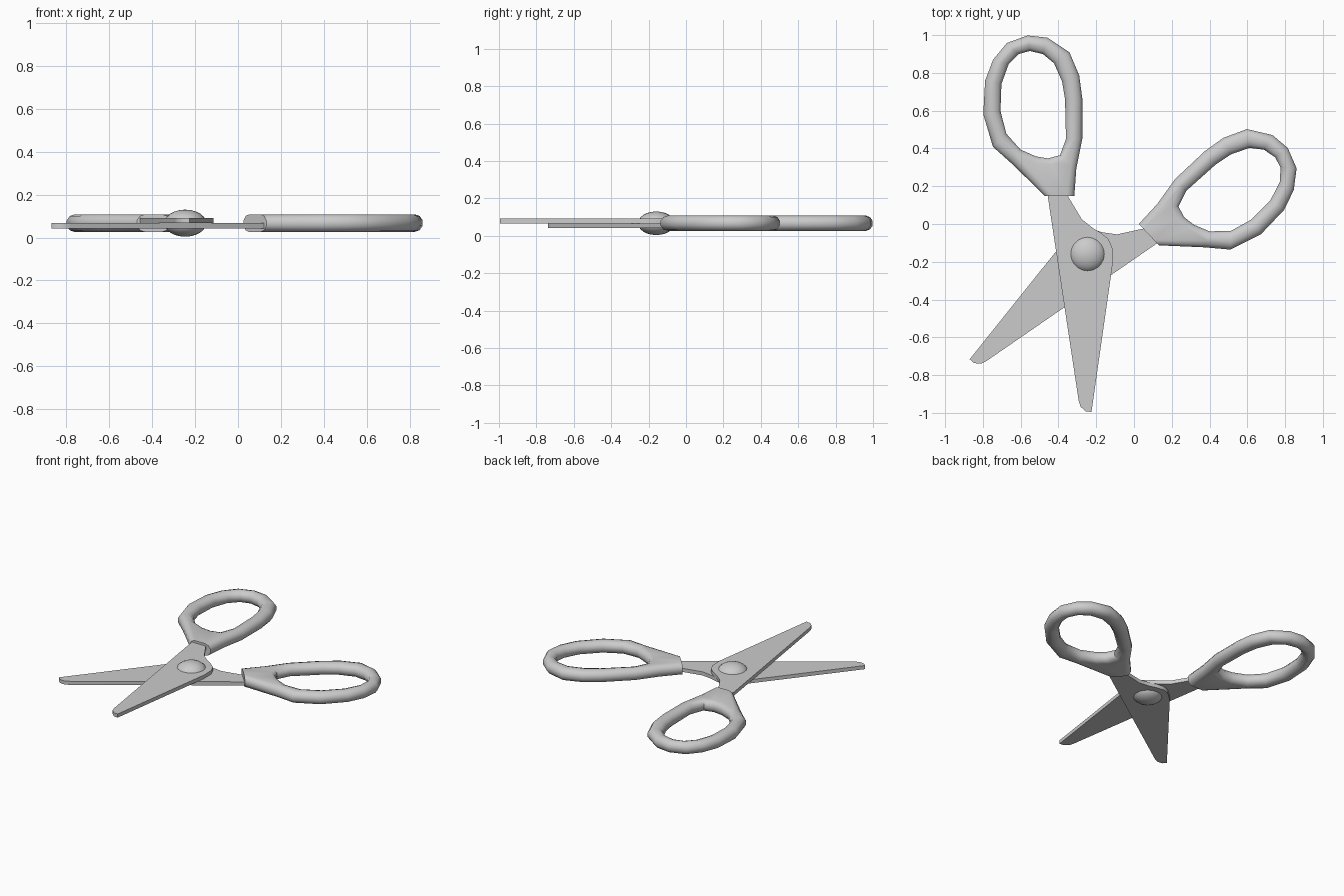
import bpy, bmesh, math
from mathutils import Vector, Matrix

if "Cube" in bpy.data.objects:
    bpy.data.objects.remove(bpy.data.objects["Cube"])

PIVOT = Vector((-0.246, -0.159, 0.067))
MID, HALF_H = PIVOT.z, 0.041


def finish(name, bm):
    bmesh.ops.recalc_face_normals(bm, faces=bm.faces)
    me = bpy.data.meshes.new(name)
    bm.to_mesh(me)
    bm.free()
    ob = bpy.data.objects.new(name, me)
    bpy.context.collection.objects.link(ob)
    bpy.ops.object.select_all(action='DESELECT')
    ob.select_set(True)
    bpy.context.view_layer.objects.active = ob
    bpy.ops.object.shade_smooth_by_angle(angle=math.radians(40))
    return ob


# Half turn that swaps one scissor half for the other
axis = Vector((math.cos(math.radians(66.6)), math.sin(math.radians(66.6)), 0))
FLIP = Matrix.Translation(PIVOT) @ Matrix.Rotation(math.pi, 4, axis) @ Matrix.Translation(-PIVOT)

# Blade outline, tang to tip
BLADE = [(-0.46, 0.17), (-0.36, 0.17), (-0.35, 0.148), (-0.277, 0.026), (-0.22, -0.02),
         (-0.177, -0.046), (-0.135, -0.08), (-0.115, -0.127), (-0.113, -0.21),
         (-0.225, -0.995), (-0.256, -0.992), (-0.283, -0.967), (-0.293, -0.935)]

# Handle stations: outer point, inner point (first two are the neck corners)
HANDLE = [((-0.473, 0.148), (-0.52, 0.36)), ((-0.314, 0.148), (-0.457, 0.349)),
          ((-0.304, 0.29), (-0.394, 0.365)), ((-0.272, 0.45), (-0.362, 0.45)),
          ((-0.272, 0.666), (-0.367, 0.66)), ((-0.288, 0.787), (-0.383, 0.755)),
          ((-0.34, 0.91), (-0.425, 0.85)), ((-0.457, 0.988), (-0.483, 0.898)),
          ((-0.563, 1.0), (-0.552, 0.914)), ((-0.674, 0.96), (-0.61, 0.898)),
          ((-0.748, 0.87), (-0.662, 0.845)), ((-0.79, 0.76), (-0.70, 0.74)),
          ((-0.80, 0.58), (-0.705, 0.60)), ((-0.748, 0.407), (-0.675, 0.48)),
          ((-0.647, 0.317), (-0.60, 0.396))]


def make_blade(name, matrix):
    bm = bmesh.new()
    face = bm.faces.new([bm.verts.new((x, y, MID)) for x, y in BLADE])
    ext = bmesh.ops.extrude_face_region(bm, geom=[face])
    for v in ext['geom']:
        if isinstance(v, bmesh.types.BMVert):
            v.co.z += 0.025
    # keep the base cap
    if not face.is_valid:
        bm.faces.new([v for v in bm.verts if abs(v.co.z - MID) < 1e-6])
    bm.transform(matrix)
    return finish(name, bm)


def make_handle(name, matrix):
    bm = bmesh.new()
    rings = []
    angles = [math.radians(-90 + 36 * k) for k in range(6)]
    for i, (o, n) in enumerate(HANDLE):
        o, n = Vector(o), Vector(n)
        u = (o - n).normalized()
        r = min(0.04, 0.45 * (o - n).length)
        # neck corners round sideways so the neck end stays flat
        d = Vector((-1, 0)) if i == 0 else Vector((1, 0)) if i == 1 else u
        pts = [(n + u * r * (1 - math.cos(a)), math.sin(a)) for a in angles]
        pts += [(o - d * r * (1 - math.cos(a)), math.sin(a)) for a in reversed(angles)]
        rings.append([bm.verts.new((p.x, p.y, MID + HALF_H * s)) for p, s in pts])
    for a, b in zip(rings, rings[1:] + rings[:1]):
        for k in range(len(a)):
            j = (k + 1) % len(a)
            bm.faces.new((a[k], a[j], b[j], b[k]))
    bm.transform(matrix)
    return finish(name, bm)


# Two halves
for side, m in (("upper", Matrix.Identity(4)), ("lower", FLIP)):
    make_blade(side + "_blade", m)
    make_handle(side + "_handle", m)

# Domed rivet at the pivot
bm = bmesh.new()
bmesh.ops.create_uvsphere(bm, u_segments=20, v_segments=12, radius=1)
bm.transform(Matrix.Translation(PIVOT) @ Matrix.Diagonal((0.098, 0.098, 0.063, 1)))
finish("rivet", bm)
